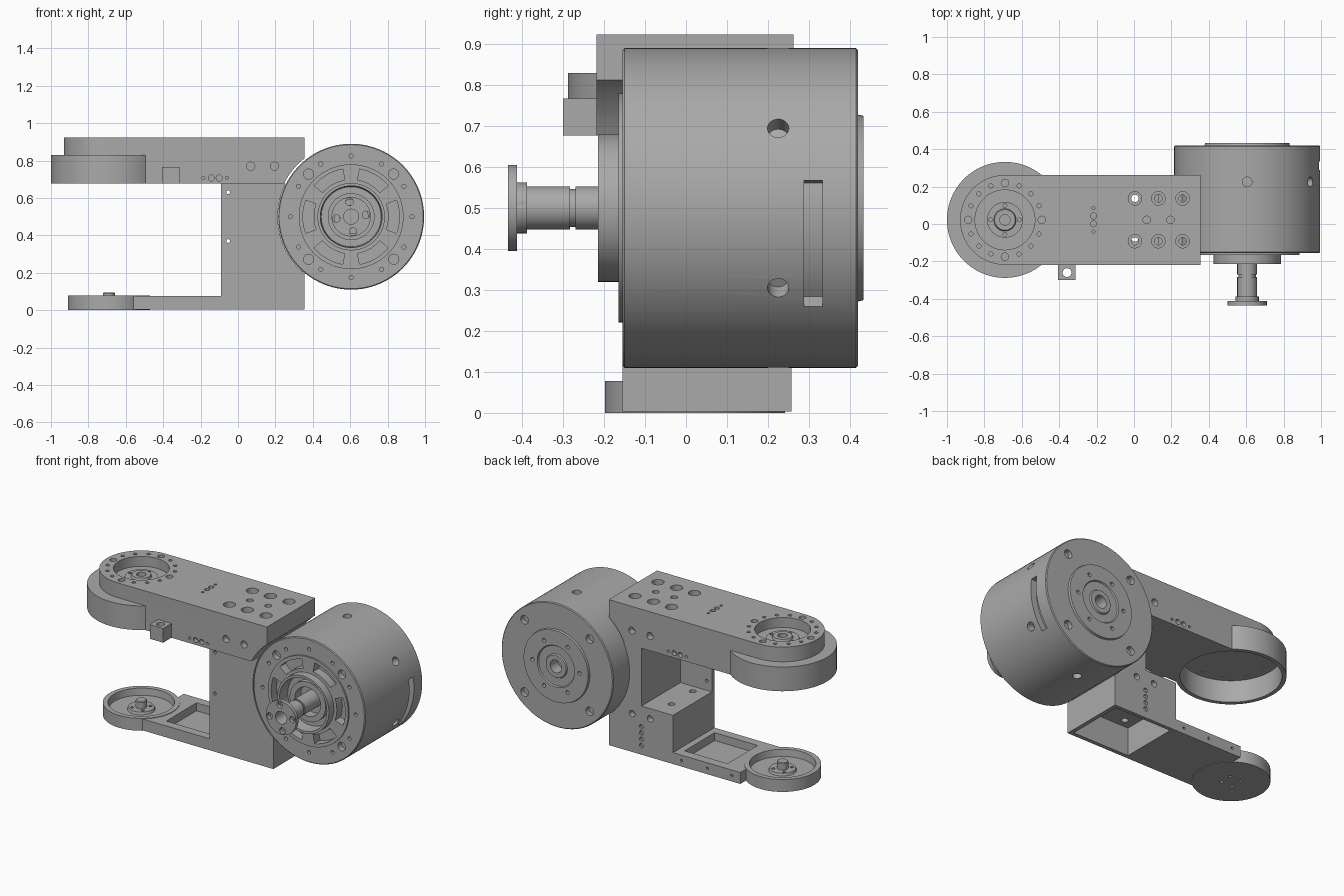
import bpy, bmesh
from math import cos, sin, pi, radians
from mathutils import Vector

cube = bpy.data.objects.get("Cube")
if cube:
    bpy.data.objects.remove(cube)

metal = bpy.data.materials.new("machined_grey")
metal.use_nodes = True
GREY = (0.4, 0.4, 0.4, 1)
metal.diffuse_color = GREY
metal.node_tree.nodes["Principled BSDF"].inputs["Base Color"].default_value = GREY


def place(u, v, h, axis):
    """Map profile coordinates plus height along an axis to world space."""
    return Vector({"X": (h, u, v), "Y": (u, h, v), "Z": (u, v, h)}[axis])


def circle(cu, cv, r, n=24, start=0.0, sweep=2 * pi):
    return [(cu + r * cos(start + sweep * i / n), cv + r * sin(start + sweep * i / n))
            for i in range(n + (sweep < 6))]


def prism(bm, outline, axis, lo, hi):
    low = [bm.verts.new(place(u, v, lo, axis)) for u, v in outline]
    high = [bm.verts.new(place(u, v, hi, axis)) for u, v in outline]
    bm.faces.new(low)
    bm.faces.new(high)
    for i in range(len(low)):
        j = (i + 1) % len(low)
        bm.faces.new((low[i], low[j], high[j], high[i]))


def cyl(bm, u, v, r, axis, lo, hi, n=20):
    prism(bm, circle(u, v, r, n), axis, lo, hi)


def box(bm, x, y, z):
    prism(bm, [(x[0], y[0]), (x[1], y[0]), (x[1], y[1]), (x[0], y[1])], "Z", *z)


def arc_slot(bm, u, v, inner, outer, mid, half, axis, lo, hi):
    a, b = radians(mid - half), radians(2 * half)
    prism(bm, circle(u, v, outer, 16, a, b) + circle(u, v, inner, 16, a, b)[::-1],
          axis, lo, hi)


def lathe(bm, profile, u, v, axis, n=96):
    """Revolve a closed (radius, height) profile."""
    rings = [[bm.verts.new(place(u + r * cos(2 * pi * i / n), v + r * sin(2 * pi * i / n), h, axis))
              for i in range(n)] for r, h in profile]
    for a, b in zip(rings, rings[1:] + rings[:1]):
        for i in range(n):
            j = (i + 1) % n
            bm.faces.new((a[i], a[j], b[j], b[i]))
    bmesh.ops.remove_doubles(bm, verts=bm.verts[:], dist=1e-6)
    flat = [f for f in bm.faces if f.calc_area() < 1e-10]
    bmesh.ops.delete(bm, geom=flat, context="FACES")


def to_object(name, bm):
    bmesh.ops.recalc_face_normals(bm, faces=bm.faces[:])
    mesh = bpy.data.meshes.new(name)
    bm.to_mesh(mesh)
    bm.free()
    mesh.materials.append(metal)
    obj = bpy.data.objects.new(name, mesh)
    bpy.context.collection.objects.link(obj)
    return obj


def finish(name, bm, cuts=None):
    obj = to_object(name, bm)
    bpy.ops.object.select_all(action="DESELECT")
    bpy.context.view_layer.objects.active = obj
    obj.select_set(True)
    if cuts:
        cutter = to_object(name + "_cutter", cuts)
        cutter.hide_render = True
        mod = obj.modifiers.new("cuts", "BOOLEAN")
        mod.operation, mod.solver, mod.object = "DIFFERENCE", "EXACT", cutter
        mod.use_self = True
        bpy.ops.object.modifier_apply(modifier=mod.name)
        bpy.data.objects.remove(cutter)
    bpy.ops.object.shade_smooth_by_angle(angle=radians(30))
    return obj


MX, MZ = 0.605, 0.5        # motor axis
JX, JY = -0.69, 0.022      # joint axis
FRONT, BACK = -0.218, 0.262

# Motor housing: drum, front ring with hollow boss, raised back plate
bm, cut = bmesh.new(), bmesh.new()
lathe(bm, [(0, -0.11), (0.09, -0.11), (0.09, -0.17), (0.125, -0.17), (0.125, -0.14),
           (0.16, -0.14), (0.165, -0.215), (0.18, -0.215), (0.18, -0.165), (0.28, -0.165),
           (0.28, -0.155), (0.385, -0.155), (0.39, -0.15), (0.39, 0.415), (0.385, 0.42),
           (0.228, 0.42), (0.225, 0.433), (0.13, 0.433), (0.125, 0.425), (0.075, 0.425),
           (0.07, 0.433), (0.04, 0.433), (0.04, 0.36), (0, 0.36)], MX, MZ, "Y")
for i in range(6):
    a = radians(60 * i)
    arc_slot(cut, MX, MZ, 0.2, 0.258, 60 * i, 20, "Y", -0.2, -0.11)
    cyl(cut, MX + 0.165 * cos(a), MZ + 0.165 * sin(a), 0.012, "Y", 0.4, 0.5)
for i in range(12):
    a = radians(30 * i)
    cyl(cut, MX + 0.325 * cos(a), MZ + 0.325 * sin(a), 0.011, "Y", -0.2, -0.13)
for i in range(4):
    a = radians(45 + 90 * i)
    for lo, hi in ((-0.2, -0.12), (0.39, 0.5)):
        cyl(cut, MX + 0.322 * cos(a), MZ + 0.322 * sin(a), 0.027, "Y", lo, hi)
# radial screw holes and the side slot
for i in range(6):
    a = radians(30 + 60 * i)
    out = Vector((cos(a), 0, sin(a)))
    side = Vector((-sin(a), 0, cos(a)))
    ends = []
    for d in (0.34, 0.45):
        ends.append([cut.verts.new(Vector((MX, 0.225, MZ)) + out * d
                                   + side * u + Vector((0, v, 0)))
                     for u, v in circle(0, 0, 0.026)])
    cut.faces.new(ends[0])
    cut.faces.new(ends[1])
    for k in range(24):
        m = (k + 1) % 24
        cut.faces.new((ends[0][k], ends[0][m], ends[1][m], ends[1][k]))
arc_slot(cut, MX, MZ, 0.35, 0.45, -14, 24, "Y", 0.288, 0.333)
finish("motor_housing", bm, cut)

# Output shaft with groove, collar and bolted flange
bm, cut = bmesh.new(), bmesh.new()
lathe(bm, [(0.04, -0.1), (0.053, -0.1), (0.053, -0.27), (0.046, -0.27), (0.046, -0.283),
           (0.053, -0.283), (0.053, -0.388), (0.062, -0.388), (0.062, -0.412),
           (0.105, -0.412), (0.105, -0.435), (0.04, -0.435)], MX, MZ, "Y", 64)
for i in range(4):
    a = radians(7 + 90 * i)
    cyl(cut, MX + 0.08 * cos(a), MZ + 0.08 * sin(a), 0.02, "Y", -0.5, -0.395)
finish("output_shaft", bm, cut)

# Upper arm: rounded slab with motor clearance, joint recess and screw holes
bm, cut = bmesh.new(), bmesh.new()
outline = [(0.355, FRONT), (0.355, BACK)] + circle(JX, JY, 0.24, 40, pi / 2, pi)
prism(bm, outline, "Z", 0.677, 0.923)
cyl(cut, MX, MZ, 0.4, "Y", -0.5, 0.5, 128)
cyl(cut, JX, JY, 0.285, "Z", 0.6, 0.815, 96)
cyl(cut, JX, JY, 0.16, "Z", 0.86, 1, 64)
for i in range(16):
    a = radians(22.5 * i)
    r = 0.02 if i % 4 == 0 else 0.011
    cyl(cut, JX + 0.197 * cos(a), JY + 0.197 * sin(a), r, "Z", 0.88, 1, 16)
for x in (0.005, 0.13, 0.26):
    for y in (0.137, -0.092):
        cyl(cut, x, y, 0.036, "Z", 0.87, 1)
        cyl(cut, x, y, 0.02, "Z", 0.5, 0.9)
for x in (0.068, 0.195):
    cyl(cut, x, 0.022, 0.02, "Z", 0.86, 1)
    for lo, hi in ((-0.4, FRONT + 0.04), (BACK - 0.04, 0.4)):
        cyl(cut, x, 0.77, 0.022, "Y", lo, hi)
for k, r in enumerate((0.008, 0.016, 0.016, 0.008)):
    cyl(cut, -0.217, -0.041 + 0.042 * k, r, "Z", 0.88, 1, 16)
    for lo, hi in ((-0.4, FRONT + 0.03), (BACK - 0.03, 0.4)):
        cyl(cut, -0.185 + 0.042 * k, 0.707, r, "Y", lo, hi, 16)
finish("upper_arm", bm, cut)

# Joint cup below the arm end, open underneath
bm, cut = bmesh.new(), bmesh.new()
cyl(bm, JX, JY, 0.31, "Z", 0.677, 0.83, 96)
cyl(cut, JX, JY, 0.285, "Z", 0.6, 0.815, 96)
for i in range(12):
    a = radians(30 * i)
    cyl(cut, JX + 0.24 * cos(a), JY + 0.24 * sin(a), 0.011, "Z", 0.8, 0.822, 12)
finish("joint_cup", bm, cut)

# Hub in the arm recess
bm, cut = bmesh.new(), bmesh.new()
lathe(bm, [(0.028, 0.85), (0.095, 0.85), (0.095, 0.872), (0.06, 0.872), (0.055, 0.885),
           (0.028, 0.885)], JX, JY, "Z", 48)
for i in range(4):
    a = radians(90 * i)
    cyl(cut, JX + 0.077 * cos(a), JY + 0.077 * sin(a), 0.01, "Z", 0.862, 0.9, 12)
finish("joint_hub", bm, cut)

# Small drilled lug on the front of the arm
bm, cut = bmesh.new(), bmesh.new()
box(bm, (-0.405, -0.312), (-0.3, FRONT + 0.005), (0.677, 0.767))
cyl(cut, -0.358, -0.26, 0.024, "Z", 0.6, 0.8)
finish("cable_lug", bm, cut)

# Column: block with bottom pocket, motor saddle and thin front plate
bm, cut = bmesh.new(), bmesh.new()
box(bm, (-0.09, 0.355), (-0.155, 0.258), (0.003, 0.677))
cyl(cut, MX, MZ, 0.392, "Y", -0.5, 0.5, 128)
box(cut, (-0.2, 0.13), (-0.13, 0.4), (0.31, 0.8))
box(cut, (-0.065, 0.33), (-0.13, 0.235), (-0.1, 0.18))
for y in (0.137, -0.075):
    cyl(cut, 0.005, y, 0.02, "Z", 0.1, 0.4)
for z in (0.37, 0.63):
    cyl(cut, -0.053, z, 0.01, "Y", -0.3, 0, 12)
for x in (0.07, 0.195):
    cyl(cut, x, 0.245, 0.02, "Y", 0.22, 0.4)
for z in (0.06, 0.1, 0.14, 0.18):
    cyl(cut, 0.13, z, 0.014, "Y", 0.245, 0.4, 16)
finish("column", bm, cut)

# Lower arm with rectangular pocket
bm, cut = bmesh.new(), bmesh.new()
box(bm, (-0.56, -0.085), (-0.155, 0.258), (0.003, 0.075))
box(cut, (-0.43, -0.13), (-0.1, 0.2), (0.025, 0.2))
cyl(cut, JX, JY, 0.19, "Z", 0.035, 0.2, 64)
for x in (-0.5, -0.33, -0.15):
    cyl(cut, x, 0.04, 0.008, "Y", 0.23, 0.4, 12)
finish("lower_arm", bm, cut)

# Lower joint dish with hub and pin
bm, cut = bmesh.new(), bmesh.new()
lathe(bm, [(0, 0), (0.22, 0), (0.22, 0.078), (0.19, 0.078), (0.185, 0.035), (0.08, 0.035),
           (0.075, 0.05), (0.032, 0.05), (0.032, 0.09), (0.028, 0.095), (0, 0.095)],
      JX, JY, "Z", 80)
for i in range(4):
    a = radians(45 + 90 * i)
    cyl(cut, JX + 0.054 * cos(a), JY + 0.054 * sin(a), 0.01, "Z", -0.1, 0.2, 12)
finish("lower_joint_dish", bm, cut)
